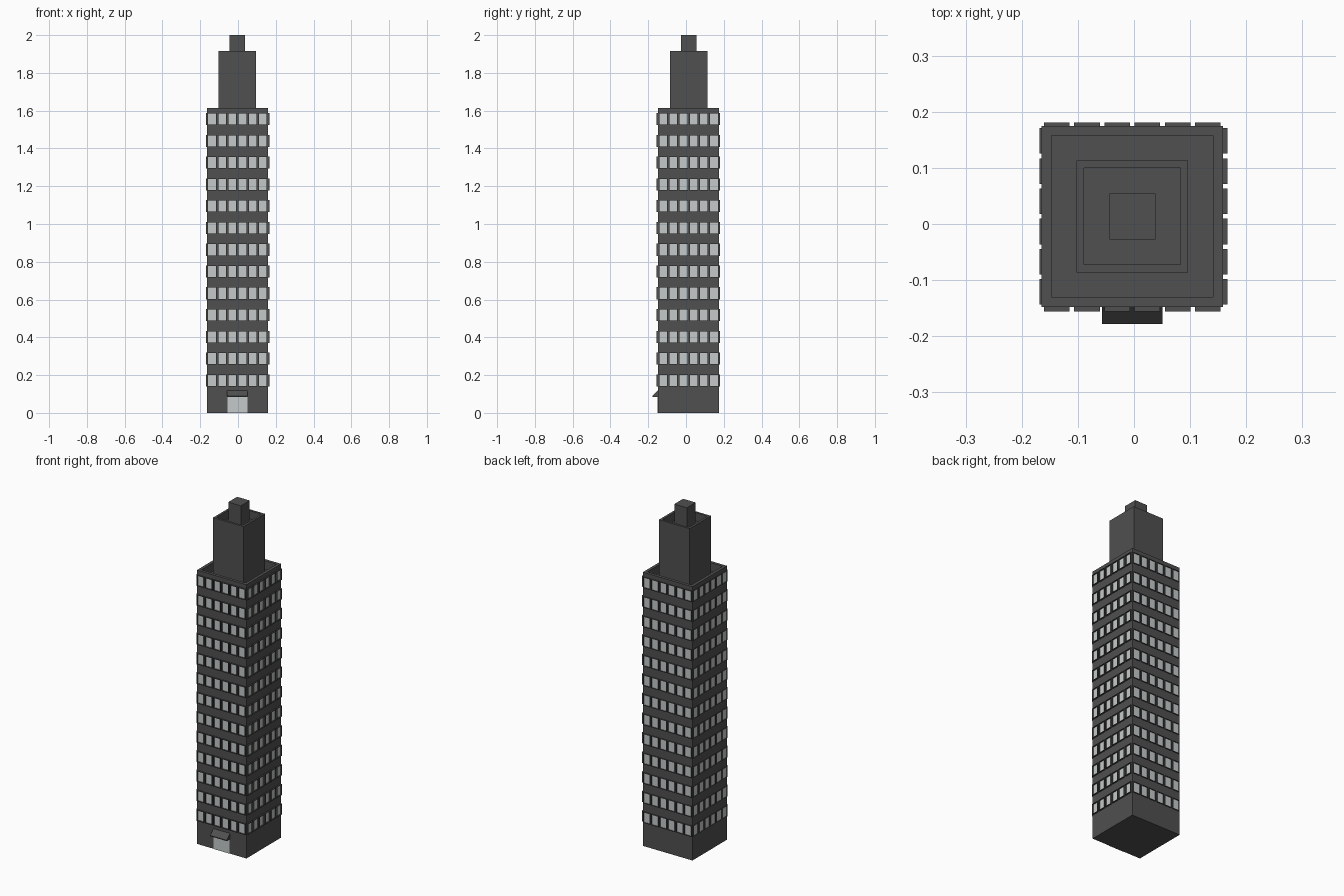
import bpy, bmesh
from mathutils import Vector

if "Cube" in bpy.data.objects:
    bpy.data.objects.remove(bpy.data.objects["Cube"])

CX, CY = -0.003, 0.0135      # tower axis (canopy shifts it off centre)
HALF = 0.1615                # half width of the main shaft


def material(name, rgb):
    m = bpy.data.materials.new(name)
    m.diffuse_color = (*rgb, 1)
    m.use_nodes = True
    m.node_tree.nodes["Principled BSDF"].inputs["Base Color"].default_value = m.diffuse_color
    return m


CONCRETE = material("dark_grey", (0.08, 0.08, 0.08))
GLASS = material("pale_glass", (0.56, 0.59, 0.585))


def finish(bm, name, *mats):
    mesh = bpy.data.meshes.new(name)
    bm.to_mesh(mesh)
    bm.free()
    for m in mats:
        mesh.materials.append(m)
    obj = bpy.data.objects.new(name, mesh)
    bpy.context.collection.objects.link(obj)
    return obj


def block(name, half, z0, z1, rim=0, depth=0):
    """Square block; an optional rim leaves a sunken roof."""
    bm = bmesh.new()
    bmesh.ops.create_cube(bm, size=1)
    for v in bm.verts:
        v.co = (CX + v.co.x * 2 * half, CY + v.co.y * 2 * half,
                z0 + (v.co.z + 0.5) * (z1 - z0))
    if rim:
        top = max(bm.faces, key=lambda f: f.calc_center_median().z)
        bmesh.ops.inset_individual(bm, faces=[top], thickness=rim)
        roof = bmesh.ops.extrude_discrete_faces(bm, faces=[top])["faces"][0]
        bmesh.ops.translate(bm, verts=roof.verts, vec=(0, 0, -depth))
    bmesh.ops.recalc_face_normals(bm, faces=bm.faces)
    return finish(bm, name, CONCRETE)


# Stepped tower
block("main_shaft", HALF, 0, 1.613, 0.025, 0.05)
block("upper_tower", 0.0995, 1.563, 1.915, 0.019, 0.05)
block("roof_cap", 0.041, 1.865, 2.0)


def window(bm, origin, u, n, w, h, depth):
    """Raised frame ring around a pane lying on the wall."""
    z = Vector((0, 0, 1))
    corners = [(-1, -1), (1, -1), (1, 1), (-1, 1)]

    def ring(a, b, d):
        return [bm.verts.new(origin + u * i * a + z * j * b + n * d)
                for i, j in corners]
    t = 0.0025
    outer0, outer1 = ring(w, h, 0), ring(w, h, depth)
    inner1, inner0 = ring(w - t, h - t, depth), ring(w - t, h - t, 0.001)
    rings = [outer0, outer1, inner1, inner0]
    for a, b in zip(rings, rings[1:]):
        for k in range(4):
            bm.faces.new((a[k], a[(k + 1) % 4], b[(k + 1) % 4], b[k]))
    bm.faces.new(inner0).material_index = 1


# Window bands: 13 floors of 6 windows on each side
SIDES = {"front": ((1, 0, 0), (0, -1, 0), 0.008),
         "right": ((0, 1, 0), (1, 0, 0), 0.0085),
         "back": ((-1, 0, 0), (0, 1, 0), 0.006),
         "left": ((0, -1, 0), (-1, 0, 0), 0.004)}
for side, (u, n, depth) in SIDES.items():
    u, n = Vector(u), Vector(n)
    bm = bmesh.new()
    for floor in range(13):
        for col in range(6):
            origin = (Vector((CX, CY, 0.172 + 0.1153 * floor))
                      + n * HALF + u * (col - 2.5) * 0.0538)
            window(bm, origin, u, n, 0.0228, 0.032, depth)
    finish(bm, side + "_windows", CONCRETE, GLASS)

# Entrance door plate
bm = bmesh.new()
bmesh.ops.create_cube(bm, size=1)
for v in bm.verts:
    v.co = (CX + v.co.x * 0.104, CY - HALF + v.co.y * 0.004, (v.co.z + 0.5) * 0.083)
finish(bm, "door", GLASS)

# Wedge canopy over the door
bm = bmesh.new()
wall = CY - HALF
profile = [(wall, 0.085), (-0.178, 0.085), (-0.178, 0.09), (wall, 0.119)]
face = bm.faces.new([bm.verts.new((CX - 0.054, y, z)) for y, z in profile])
ext = bmesh.ops.extrude_face_region(bm, geom=[face])["geom"]
bmesh.ops.translate(bm, vec=(0.108, 0, 0),
                    verts=[g for g in ext if isinstance(g, bmesh.types.BMVert)])
bmesh.ops.recalc_face_normals(bm, faces=bm.faces)
finish(bm, "door_canopy", CONCRETE)
